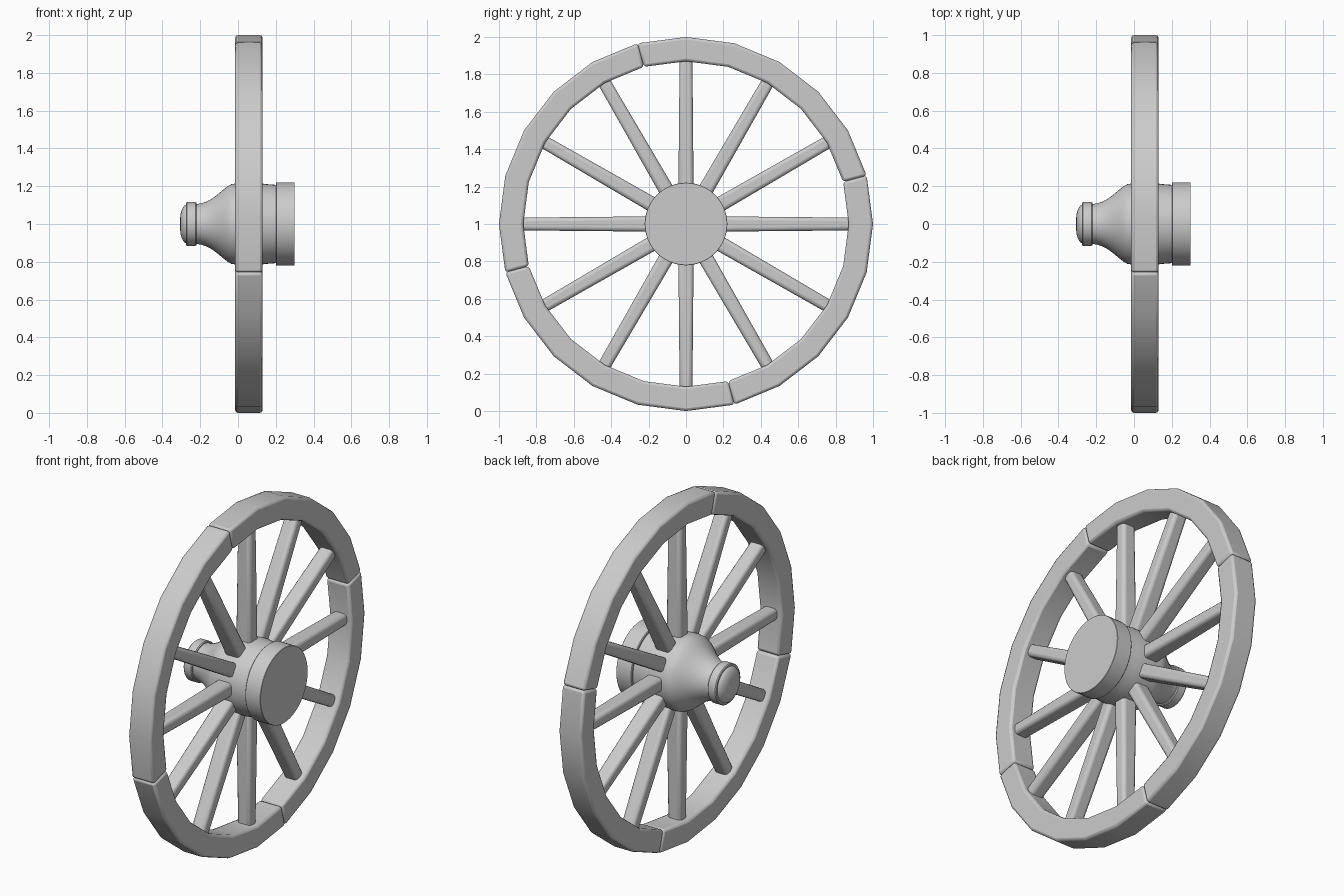
import bpy, bmesh
from math import cos, sin, pi, radians

if "Cube" in bpy.data.objects:
    bpy.data.objects.remove(bpy.data.objects["Cube"])

CENTRE_Z = 1.0
RIM_X = 0.0575  # mid-plane of rim and spokes


def add_mesh(name, bm, bevel=0.0, segments=2, angle=35):
    bmesh.ops.recalc_face_normals(bm, faces=bm.faces)
    me = bpy.data.meshes.new(name)
    bm.to_mesh(me)
    bm.free()
    ob = bpy.data.objects.new(name, me)
    bpy.context.collection.objects.link(ob)
    if bevel:
        mod = ob.modifiers.new("bevel", 'BEVEL')
        mod.width, mod.segments = bevel, segments
        mod.limit_method, mod.angle_limit = 'ANGLE', radians(30)
    bpy.ops.object.select_all(action='DESELECT')
    ob.select_set(True)
    bpy.context.view_layer.objects.active = ob
    bpy.ops.object.shade_smooth_by_angle(angle=radians(angle))
    return ob


def loft(bm, rings, closed=False):
    """Skin equal-length rings of points and cap both ends."""
    loops = [[bm.verts.new(p) for p in r] for r in rings]
    n = len(loops[0])
    for a, b in zip(loops, loops[1:]):
        for i in range(n):
            j = (i + 1) % n
            bm.faces.new((a[i], a[j], b[j], b[i]))
    bm.faces.new(loops[0])
    bm.faces.new(loops[-1])


def polar(x, r, a):
    return (x, r * cos(a), CENTRE_Z + r * sin(a))


def lathe(name, profile, sides=48, angle=35):
    bm = bmesh.new()
    loft(bm, [[polar(x, r, 2 * pi * i / sides) for i in range(sides)]
              for x, r in profile])
    return add_mesh(name, bm, angle=angle)


# Rim: four felloes, each covering six sides of a 24-gon
for k in range(4):
    bm = bmesh.new()
    rings = []
    for i in range(7):
        a = radians(15 + 90 * k + 15 * i)
        rings.append([polar(x, r, a) for x, r in
                      ((-0.015, 0.87), (0.13, 0.87), (0.13, 1.0), (-0.015, 1.0))])
    loft(bm, rings)
    add_mesh(f"rim_section_{k + 1}", bm, bevel=0.014)

# Spokes: twelve tapered bars with rounded edges
for k in range(12):
    a = radians(30 * k)
    bm = bmesh.new()
    rings = []
    for r, w, d in ((0.15, 0.041, 0.05), (0.9, 0.034, 0.042)):
        rings.append([(RIM_X + sx * d,
                       r * cos(a) - sy * w * sin(a),
                       CENTRE_Z + r * sin(a) + sy * w * cos(a))
                      for sx, sy in ((-1, -1), (1, -1), (1, 1), (-1, 1))])
    loft(bm, rings)
    add_mesh(f"spoke_{k + 1}", bm, bevel=0.02, segments=3)

# Hub: turned body flaring from the nose to the spoke seat
lathe("hub_body", [(-0.225, 0.106), (-0.20, 0.108), (-0.17, 0.117), (-0.14, 0.133),
                   (-0.11, 0.155), (-0.08, 0.180), (-0.055, 0.200), (-0.035, 0.211),
                   (-0.01, 0.215), (0.12, 0.215), (0.15, 0.211), (0.205, 0.207)])

# Metal band at the back of the hub
lathe("hub_back_band", [(0.20, 0.217), (0.204, 0.221), (0.298, 0.221), (0.30, 0.219)])

# Metal band round the nose
lathe("hub_nose_band", [(-0.275, 0.112), (-0.270, 0.116), (-0.225, 0.116),
                        (-0.220, 0.112)])

# Rounded nose cap
lathe("hub_nose_cap", [(-0.306, 0.035), (-0.304, 0.055), (-0.298, 0.074),
                       (-0.293, 0.084), (-0.284, 0.098), (-0.270, 0.104)], angle=40)
